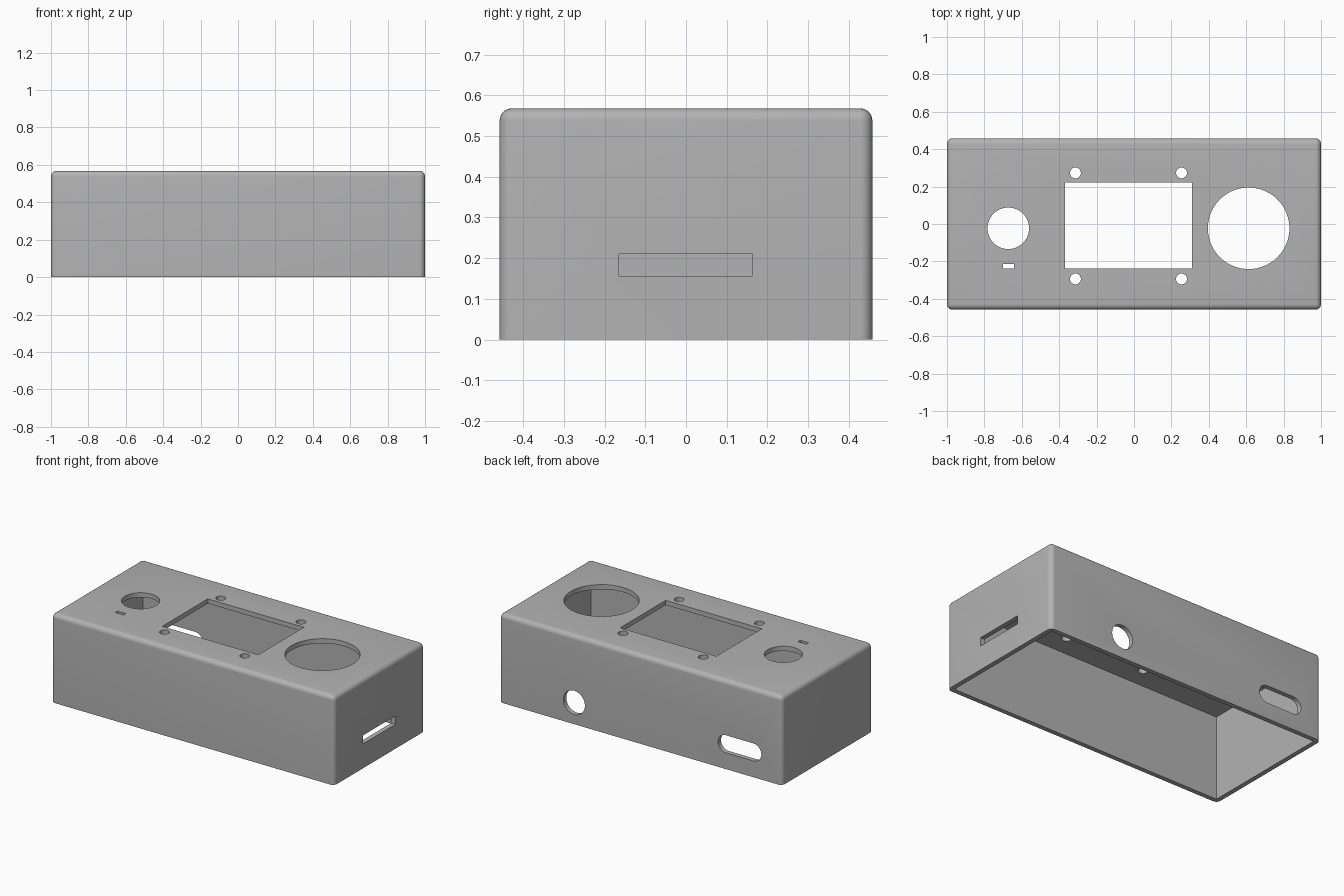
import bpy, bmesh, math
from mathutils import Matrix, Vector

if "Cube" in bpy.data.objects:
    bpy.data.objects.remove(bpy.data.objects["Cube"])

W, D, H = 2.0, 0.916, 0.568   # outer size
T = 0.03                      # wall thickness
R = 0.03                      # outer edge radius

grey = bpy.data.materials.new("plain grey")
grey.diffuse_color = (0.45, 0.45, 0.45, 1)
grey.use_nodes = True
grey.node_tree.nodes["Principled BSDF"].inputs["Base Color"].default_value = grey.diffuse_color


def new_object(name, bm):
    bmesh.ops.recalc_face_normals(bm, faces=bm.faces)
    mesh = bpy.data.meshes.new(name)
    bm.to_mesh(mesh)
    bm.free()
    mesh.materials.append(grey)
    obj = bpy.data.objects.new(name, mesh)
    bpy.context.collection.objects.link(obj)
    return obj


def box(bm, lo, hi):
    lo, hi = Vector(lo), Vector(hi)
    m = Matrix.Translation((lo + hi) / 2) @ Matrix.Diagonal((*(hi - lo), 1))
    bmesh.ops.create_cube(bm, size=1, matrix=m)


def prism(bm, points, direction, depth):
    """Extrude a closed outline along a direction, centred on the outline."""
    d = Vector(direction) * depth
    face = bm.faces.new([bm.verts.new(Vector(p) - d / 2) for p in points])
    out = bmesh.ops.extrude_face_region(bm, geom=[face], use_keep_orig=True)
    bmesh.ops.translate(bm, vec=d, verts=[v for v in out["geom"] if isinstance(v, bmesh.types.BMVert)])


def arc(cx, cy, r, start, sweep, n):
    return [(cx + r * math.cos(start + sweep * i / n), cy + r * math.sin(start + sweep * i / n))
            for i in range(n + 1)]


def cut(target, bm):
    cutter = new_object("cutter", bm)
    cutter.hide_render = True
    mod = target.modifiers.new("cut", 'BOOLEAN')
    mod.operation, mod.solver, mod.object = 'DIFFERENCE', 'EXACT', cutter
    bpy.context.view_layer.objects.active = target
    bpy.ops.object.modifier_apply(modifier=mod.name)
    bpy.data.objects.remove(cutter)


# Enclosure shell: rounded on the upright and top edges, flat at the open bottom
bm = bmesh.new()
box(bm, (-W / 2, -D / 2, 0), (W / 2, D / 2, H))
edges = [e for e in bm.edges if max(v.co.z for v in e.verts) > H / 2]
bmesh.ops.bevel(bm, geom=edges, offset=R, segments=6, profile=0.5, affect='EDGES')
case = new_object("enclosure", bm)

# Hollow interior
bm = bmesh.new()
box(bm, (-W / 2 + T, -D / 2 + T, -0.2), (W / 2 - T, D / 2 - T, H - T))
cut(case, bm)

# Top openings: display window, indicator slot, dial hole, button hole, screw holes
bm = bmesh.new()
box(bm, (-0.369, -0.238, H - 0.1), (0.31, 0.222, H + 0.1))
box(bm, (-0.70, -0.238, H - 0.1), (-0.642, -0.214, H + 0.1))
holes = [(0.613, -0.023, 0.218, 64), (-0.672, -0.023, 0.111, 48)]
holes += [(x, y, 0.029, 24) for x in (-0.313, 0.254) for y in (-0.294, 0.273)]
for x, y, r, n in holes:
    outline = arc(x, y, r, 0, math.tau, n)[:-1]
    prism(bm, [(px, py, H) for px, py in outline], (0, 0, 1), 0.2)

# Right side card slot
box(bm, (W / 2 - 0.1, -0.165, 0.156), (W / 2 + 0.1, 0.163, 0.21))

# Back openings: round socket and long rounded cable slot
socket = arc(0.47, 0.138, 0.076, 0, math.tau, 40)[:-1]
r, half = 0.056, 0.097
slot = arc(-0.70 + half, 0.16, r, -math.pi / 2, math.pi, 16) + arc(-0.70 - half, 0.16, r, math.pi / 2, math.pi, 16)
for outline in (socket, slot):
    prism(bm, [(x, D / 2, z) for x, z in outline], (0, 1, 0), 0.2)
cut(case, bm)

# Smooth fillets and hole walls, sharp edges kept
bpy.ops.object.select_all(action='DESELECT')
case.select_set(True)
bpy.context.view_layer.objects.active = case
bpy.ops.object.shade_smooth_by_angle(angle=math.radians(30))
